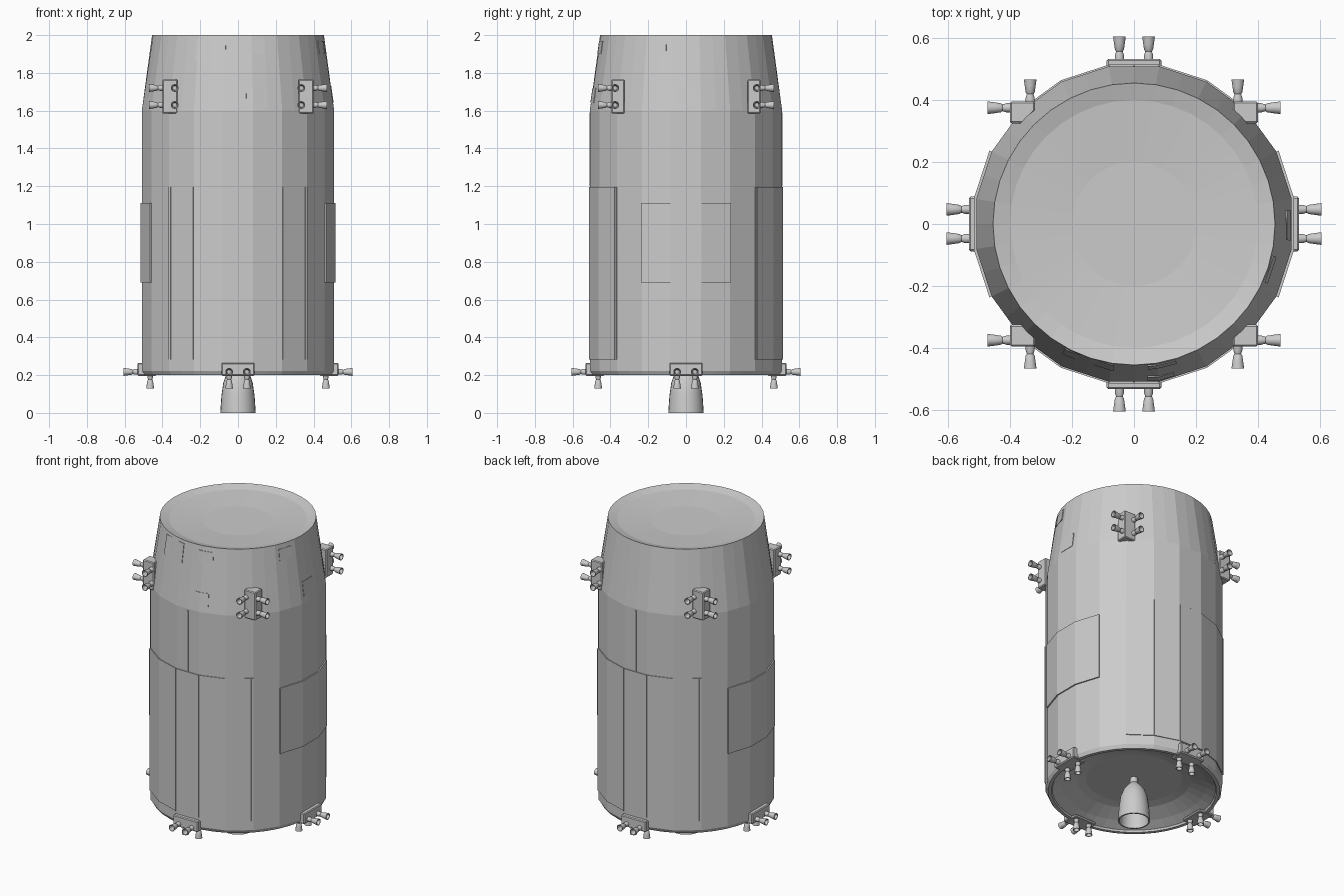
import bpy, bmesh, math
from mathutils import Matrix, Vector

if "Cube" in bpy.data.objects:
    bpy.data.objects.remove(bpy.data.objects["Cube"])

grey = bpy.data.materials.new("hull_grey")
grey.diffuse_color = (0.6, 0.6, 0.6, 1)
grey.use_nodes = True
grey.node_tree.nodes["Principled BSDF"].inputs["Base Color"].default_value = grey.diffuse_color

APOTHEM = 0.509                      # the hull is a 20-sided barrel
STEP = math.radians(18)


def hull_radius(a, z):
    """Hull radius at angle a (0 = front) and height z."""
    k = (a + STEP / 2) % STEP - STEP / 2
    r = APOTHEM / math.cos(k)
    t = max(0.0, (z - 1.6) / 0.4)
    return r * (1 - t) + 0.455 * t


def polar(a, r, z):
    return Vector((r * math.sin(a), -r * math.cos(a), z))


def finish(name, bm, smooth=False):
    bmesh.ops.remove_doubles(bm, verts=bm.verts, dist=1e-5)
    bmesh.ops.recalc_face_normals(bm, faces=bm.faces)
    me = bpy.data.meshes.new(name)
    bm.to_mesh(me)
    bm.free()
    me.materials.append(grey)
    ob = bpy.data.objects.new(name, me)
    bpy.context.collection.objects.link(ob)
    if smooth:
        bpy.ops.object.select_all(action='DESELECT')
        ob.select_set(True)
        bpy.context.view_layer.objects.active = ob
        bpy.ops.object.shade_smooth_by_angle(angle=math.radians(40))
    return ob


def skin(bm, rings):
    """Join closed rings of points with quads."""
    vr = [[bm.verts.new(p) for p in ring] for ring in rings]
    n = len(vr[0])
    for a, b in zip(vr, vr[1:]):
        for i in range(n):
            j = (i + 1) % n
            bm.faces.new((a[i], a[j], b[j], b[i]))


def lathe(bm, profile, n, matrix=Matrix()):
    skin(bm, [[matrix @ polar(2 * math.pi * i / n, r, z) for i in range(n)]
              for r, z in profile])


def panel(name, a0, a1, z0, z1, lift=0.005):
    """Thin plate that follows the hull between two angles (degrees)."""
    stops = {a0, a1} | {a for a in range(-171, 360, 18) if a0 < a < a1}
    cols = []
    for a in sorted(stops):
        r = math.radians(a)
        cols.append([polar(r, hull_radius(r, z) + d, z)
                     for z, d in ((z0, -.004), (z0, lift), (z1, lift), (z1, -.004))])
    bm = bmesh.new()
    skin(bm, cols)
    bm.verts.ensure_lookup_table()
    bm.faces.new(bm.verts[:4])
    bm.faces.new(bm.verts[-4:])
    finish(name, bm)


def block(name, outline, z0, z1, turn=0.0, bevel=0.005):
    """Extruded outline with softened edges, turned around z."""
    bm = bmesh.new()
    base = bm.faces.new([bm.verts.new((x, y, z0)) for x, y in outline])
    ext = bmesh.ops.extrude_face_region(bm, geom=[base])
    top = [g for g in ext["geom"] if isinstance(g, bmesh.types.BMVert)]
    bmesh.ops.translate(bm, verts=top, vec=(0, 0, z1 - z0))
    bmesh.ops.recalc_face_normals(bm, faces=bm.faces)
    bmesh.ops.bevel(bm, geom=bm.edges[:], offset=bevel, segments=1, affect='EDGES')
    bmesh.ops.rotate(bm, verts=bm.verts, cent=(0, 0, 0),
                     matrix=Matrix.Rotation(turn, 3, 'Z'))
    finish(name, bm)


def thruster(name, pos, direction, turn=0.0):
    """Small hollow nozzle starting at pos and opening along direction."""
    aim = Vector(direction).to_track_quat('Z', 'Y').to_matrix().to_4x4()
    m = Matrix.Rotation(turn, 4, 'Z') @ Matrix.Translation(pos) @ aim
    bm = bmesh.new()
    lathe(bm, [(0, -.01), (.015, -.01), (.015, .012), (.011, .024), (.015, .03),
               (.018, .05), (.021, .072), (.017, .072), (.011, .035), (0, .035)], 14, m)
    finish(name, bm, True)


# Hull: faceted barrel, tapered shoulder, shallow top dish and hollow underside
rings = []
for z, scale in ((.285, 0), (.285, .28), (.275, .33), (.24, .42), (.212, .475),
                 (.2, .48), (.2, .5), (.222, None), (1.6, None), (2, None),
                 (1.985, .40), (1.97, .2), (1.97, 0)):
    ring = []
    for i in range(40):
        a = i * STEP / 2 + STEP / 2
        ring.append(polar(a, hull_radius(a, z) if scale is None else scale, z))
    rings.append(ring)
bm = bmesh.new()
skin(bm, rings)
finish("hull", bm)

# Long radiator panels on front and back, with slim edge strips
for side, mid in (("front", 0), ("back", 180)):
    for k in range(-2, 3):
        a0, a1 = mid + 18 * k - 8.85, mid + 18 * k + 8.85
        a0 += 1.6 if k == -2 else 0
        a1 -= 1.6 if k == 2 else 0
        panel(f"{side}_radiator_{k + 3}", a0, a1, .283, 1.197)
    for e in (-1, 1):
        c = mid + e * 44.3
        panel(f"{side}_radiator_edge", c - .7, c + .7, .283, 1.197, .006)
    panel(f"{side}_seam_strip", mid - .4, mid + .4, 1.2, 1.59, .002)

# Wide access panels on the left and right
panel("right_access_panel", 63, 117, .69, 1.11, .008)
panel("left_access_panel", -117, -63, .69, 1.11, .008)

# Small hatches on the tapered shoulder
for name, a0, a1, z0, z1 in (("large_hatch", -29, -8, 1.86, 1.98),
                             ("small_hatch", 5.5, 17, 1.90, 1.97),
                             ("lower_hatch", 5, 15, 1.64, 1.72),
                             ("side_hatch", 66, 77, 1.90, 1.97),
                             ("right_hatch", 84, 95, 1.64, 1.73)):
    panel(name, a0, a1, z0, z1, .003)

# Upper thruster clusters on the four diagonals
corner = [(.40, .325), (.40, .395), (.32, .395), (.32, .365), (.36, .325)]
for sx in (-1, 1):
    for sy in (-1, 1):
        block("upper_thruster_block", [(x * sx, y * sy) for x, y in corner], 1.585, 1.765)
        for z in (1.63, 1.72):
            thruster("upper_side_thruster", (.40 * sx, .375 * sy, z), (sx, 0, 0))
            thruster("upper_end_thruster", (.335 * sx, .395 * sy, z), (0, sy, 0))

# Lower thruster clusters on the four sides
for q in range(4):
    t = q * math.pi / 2
    block("lower_thruster_block", [(-.088, -.533), (.088, -.533), (.088, -.49), (-.088, -.49)],
          .197, .265, t)
    block("lower_thruster_shelf", [(-.085, -.53), (.085, -.53), (.075, -.435), (-.075, -.435)],
          .196, .212, t, .003)
    for x in (-.047, .047):
        thruster("outward_thruster", (x, -.533, .217), (0, -1, 0), t)
        thruster("downward_thruster", (x, -.465, .2), (0, 0, -1), t)

# Main engine: hollow bell with a narrow throat
bm = bmesh.new()
lathe(bm, [(0, .29), (.022, .29), (.022, .252), (.036, .238), (.062, .205), (.078, .16),
           (.088, .09), (.094, 0), (.085, 0), (.078, .09), (.066, .16), (.045, .21),
           (0, .23)], 24)
finish("main_engine_bell", bm, True)
